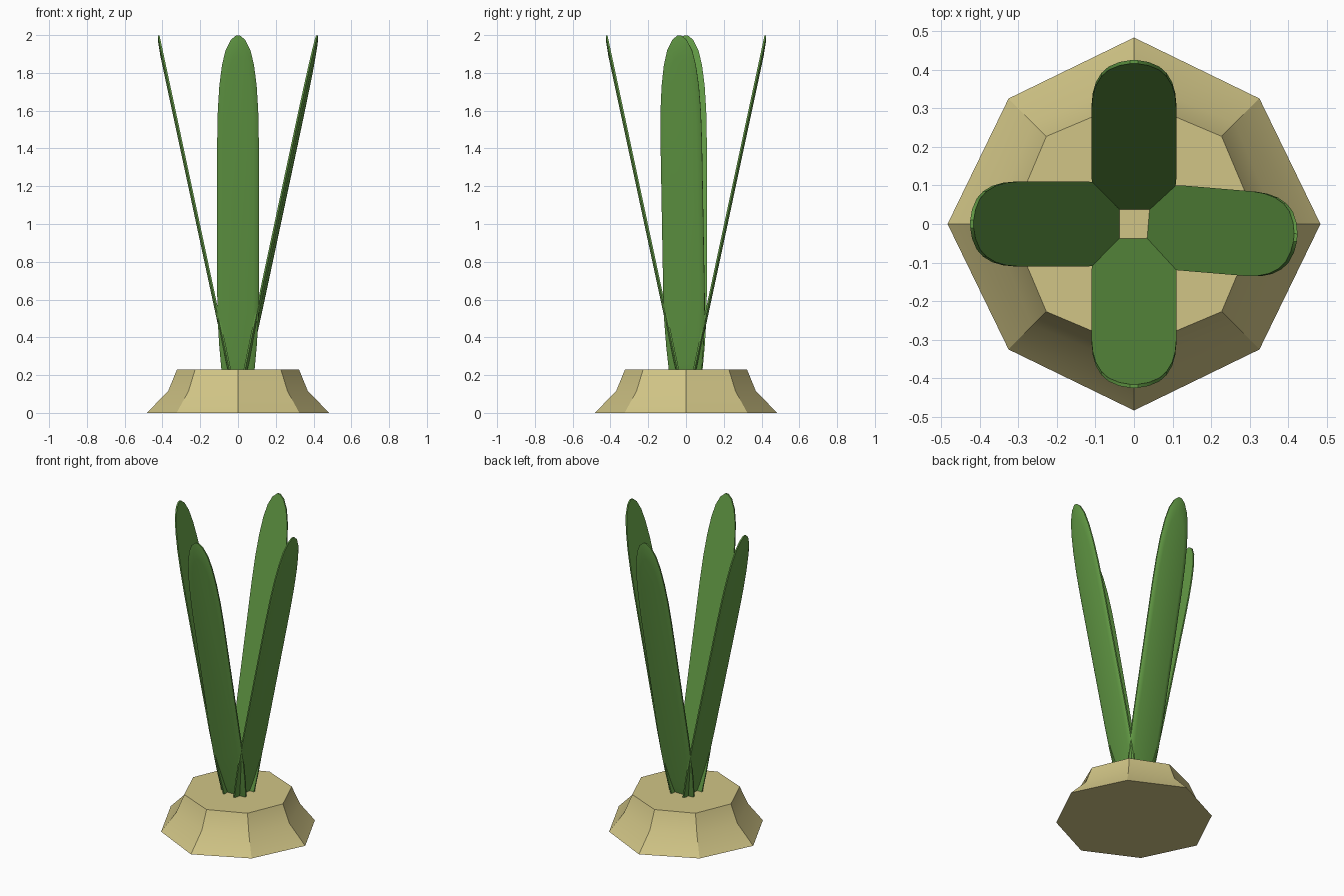
import bpy, bmesh, math
from mathutils import Matrix

if "Cube" in bpy.data.objects:
    bpy.data.objects.remove(bpy.data.objects["Cube"])


def material(name, rgb):
    m = bpy.data.materials.new(name)
    m.diffuse_color = (*rgb, 1)
    m.use_nodes = True
    m.node_tree.nodes["Principled BSDF"].inputs["Base Color"].default_value = m.diffuse_color
    return m


leaf_green = material("leaf green", (0.125, 0.33, 0.06))
bulb_tan = material("bulb tan", (0.64, 0.56, 0.24))


def finish(bm, name, mat):
    bmesh.ops.recalc_face_normals(bm, faces=bm.faces[:])
    me = bpy.data.meshes.new(name)
    bm.to_mesh(me)
    bm.free()
    me.materials.append(mat)
    ob = bpy.data.objects.new(name, me)
    bpy.context.collection.objects.link(ob)
    bpy.ops.object.select_all(action='DESELECT')
    bpy.context.view_layer.objects.active = ob
    ob.select_set(True)
    bpy.ops.object.shade_smooth_by_angle(angle=math.radians(30))
    return ob


def loft(bm, loops):
    """Skin closed loops of points and cap both ends."""
    rings = [[bm.verts.new(p) for p in loop] for loop in loops]
    n = len(rings[0])
    for a, b in zip(rings, rings[1:]):
        for i in range(n):
            j = (i + 1) % n
            bm.faces.new((a[i], a[j], b[j], b[i]))
    bm.faces.new(rings[0])
    bm.faces.new(rings[-1])


# Bulb: eight-sided mound, corners on the axes and on the diagonals
def octagon(axis, diag, z):
    return [(math.cos(k * math.pi / 4) * (diag * math.sqrt(2) if k % 2 else axis),
             math.sin(k * math.pi / 4) * (diag * math.sqrt(2) if k % 2 else axis), z)
            for k in range(8)]


bm = bmesh.new()
loft(bm, [octagon(0.483, 0.325, 0), octagon(0.37, 0.262, 0.115), octagon(0.323, 0.227, 0.23)])
finish(bm, "bulb", bulb_tan)

# Leaf: long blade, flat inside and pillowed outside, leaning outward
HALF = [(0.16, 0.08), (0.23, 0.088), (0.35, 0.099), (0.48, 0.107), (0.62, 0.11), (1.0, 0.11),
        (1.45, 0.11), (1.6, 0.107), (1.73, 0.099), (1.84, 0.085), (1.92, 0.066),
        (1.975, 0.038), (1.998, 0.010)]
LEAN = 0.214


def blade_loop(offset, inset):
    pts = []
    for z, w in HALF:
        zi = 1.08 + (z - 1.08) * (1 - inset * 1.2)
        pts.append((0.037 + LEAN * (zi - 0.23) + offset, w * (1 - inset * 2.5), zi))
    return pts + [(x, -y, z) for x, y, z in reversed(pts)]


for name, turn in (("right_leaf", -4.8), ("back_leaf", 90), ("left_leaf", 180), ("front_leaf", 270)):
    bm = bmesh.new()
    loft(bm, [blade_loop(0, 0), blade_loop(0.009, 0), blade_loop(0.015, 0.03),
              blade_loop(0.019, 0.1)])
    bm.transform(Matrix.Rotation(math.radians(turn), 4, 'Z'))
    finish(bm, name, leaf_green)
